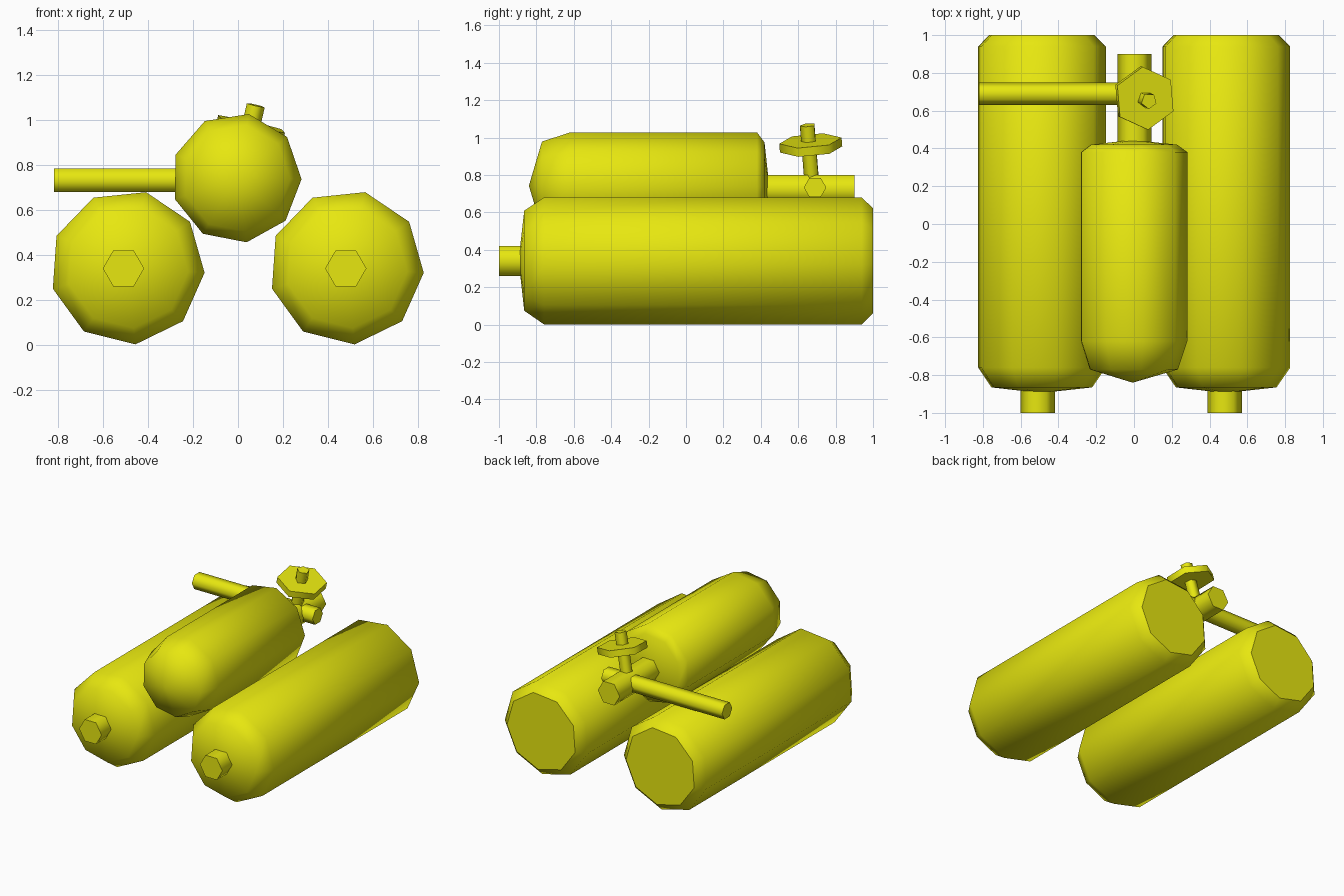
import bpy, bmesh
from math import cos, sin, radians
from mathutils import Vector

if "Cube" in bpy.data.objects:
    bpy.data.objects.remove(bpy.data.objects["Cube"])

yellow = bpy.data.materials.new("yellow paint")
yellow.diffuse_color = (0.8, 0.8, 0.005, 1)
yellow.use_nodes = True
yellow.node_tree.nodes["Principled BSDF"].inputs["Base Color"].default_value = yellow.diffuse_color

X, Y = Vector((1, 0, 0)), Vector((0, 1, 0))


def lathe(name, origin, axis, side, profile, sides, start):
    """Spin (distance, radius) pairs about an axis; radius 0 closes to a tip,
    otherwise the end gets a flat cap."""
    axis = Vector(axis).normalized()
    u = (side - axis * side.dot(axis)).normalized()
    v = u.cross(axis)
    o = Vector(origin)
    bm = bmesh.new()
    rings = []
    for t, r in profile:
        if r == 0:
            rings.append([bm.verts.new(o + axis * t)])
            continue
        angles = [radians(start + 360 * i / sides) for i in range(sides)]
        rings.append([bm.verts.new(o + axis * t + (u * cos(a) + v * sin(a)) * r)
                      for a in angles])
    for a, b in zip(rings, rings[1:]):
        for i in range(sides):
            j = (i + 1) % sides
            loop = [a[i % len(a)], a[j % len(a)], b[j % len(b)], b[i % len(b)]]
            bm.faces.new(list(dict.fromkeys(loop))).smooth = True
    caps = [bm.faces.new(r) for r in (rings[0], rings[-1]) if len(r) > 1]
    # keep flat caps crisp
    for cap in caps:
        for e in cap.edges:
            e.smooth = False
    bmesh.ops.recalc_face_normals(bm, faces=bm.faces)
    mesh = bpy.data.meshes.new(name)
    bm.to_mesh(mesh)
    bm.free()
    mesh.materials.append(yellow)
    ob = bpy.data.objects.new(name, mesh)
    bpy.context.collection.objects.link(ob)
    return ob


# two large tanks with a neck at the front
tank = [(-0.895, 0), (-0.865, 0.272), (-0.76, 0.345), (0.94, 0.345), (1.0, 0.285)]
for label, x, neck_x in (("left", -0.493, -0.51), ("right", 0.483, 0.48)):
    lathe(label + "_tank", (x, 0, 0.345), Y, X, tank, 9, -4)
    lathe(label + "_tank_neck", (neck_x, 0, 0.34), Y, X,
          [(-1.0, 0.092), (-0.85, 0.092)], 6, 0)

# smaller tank resting on top
lathe("upper_tank", (-0.007, 0, 0.743), Y, X,
      [(-0.84, 0), (-0.77, 0.24), (-0.62, 0.29), (0.38, 0.29), (0.42, 0.235),
       (0.445, 0)], 9, -1)

# valve body and outlet pipe
lathe("valve_body", (0.003, 0, 0.723), Y, X, [(0.43, 0.09), (0.90, 0.09)], 6, 0)
lathe("outlet_pipe", (0, 0.69, 0.733), X, Y, [(-0.82, 0.06), (0.17, 0.06)], 6, 0)

# tilted stem and hand wheel
tilt = (0.23, -0.08, 1)
lathe("valve_stem", (0.055, 0.66, 0.96), tilt, X,
      [(-0.24, 0.043), (0.11, 0.043)], 5, 20)
lathe("hand_wheel", (0.055, 0.667, 0.96), tilt, X,
      [(-0.024, 0.168), (0.024, 0.168)], 6, 25)
